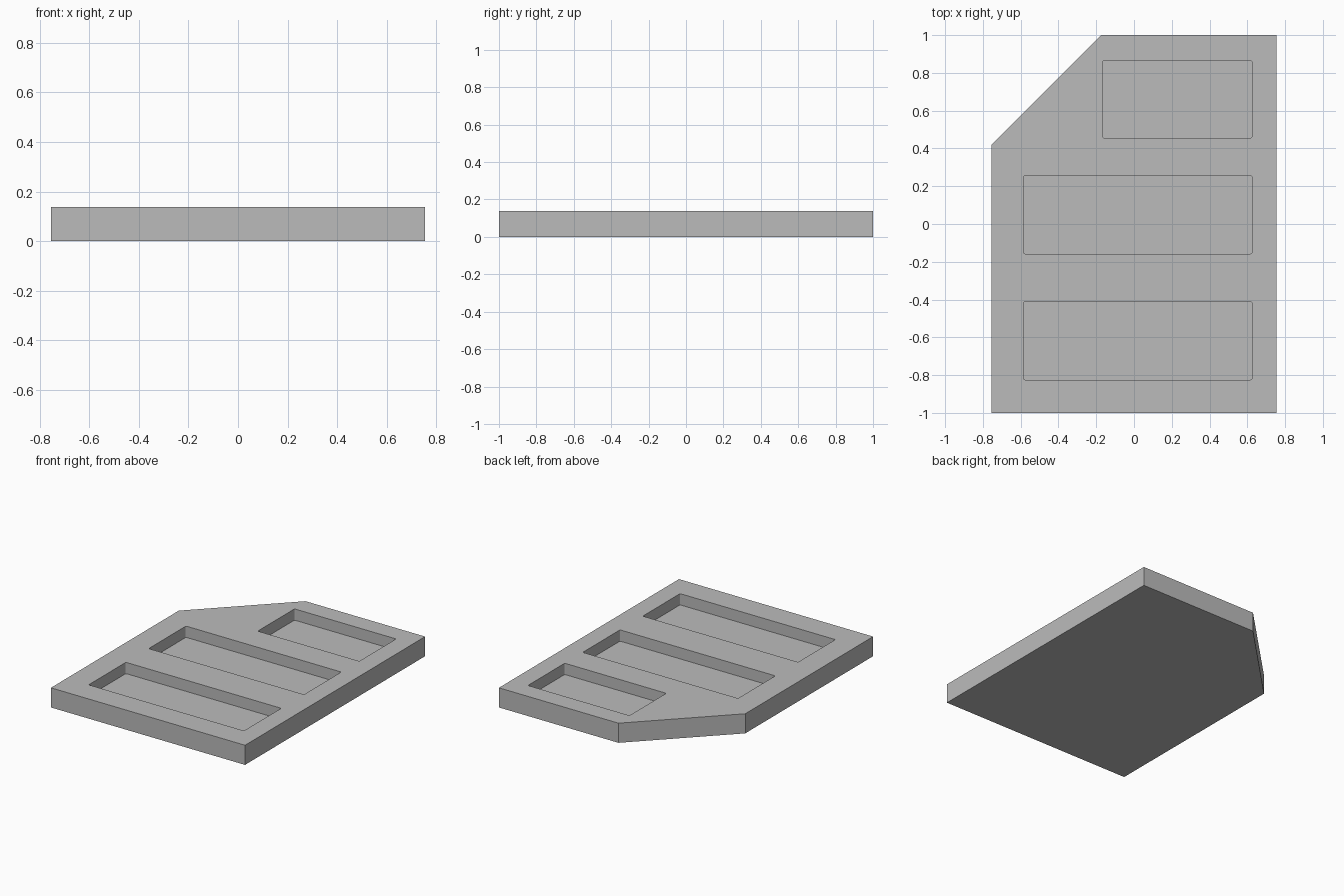
import bpy
import bmesh

cube = bpy.data.objects.get("Cube")
if cube:
    bpy.data.objects.remove(cube, do_unlink=True)

HEIGHT = 0.138
FLOOR = 0.059

grey = bpy.data.materials.new("plain grey")
grey.use_nodes = True
colour = (0.5, 0.5, 0.5, 1)
grey.diffuse_color = colour
grey.node_tree.nodes["Principled BSDF"].inputs["Base Color"].default_value = colour


def prism(name, outline, bottom, top, corner=0):
    """Extrude an outline upwards, optionally rounding its upright edges."""
    bm = bmesh.new()
    face = bm.faces.new([bm.verts.new((x, y, bottom)) for x, y in outline])
    grown = bmesh.ops.extrude_face_region(bm, geom=[face])["geom"]
    bmesh.ops.translate(bm, vec=(0, 0, top - bottom),
                        verts=[v for v in grown if isinstance(v, bmesh.types.BMVert)])
    if corner:
        upright = [e for e in bm.edges
                   if abs(e.verts[0].co.z - e.verts[1].co.z) > 0.01]
        bmesh.ops.bevel(bm, geom=upright, offset=corner, segments=3,
                        profile=0.5, affect='EDGES')
    bmesh.ops.recalc_face_normals(bm, faces=bm.faces[:])
    mesh = bpy.data.meshes.new(name)
    bm.to_mesh(mesh)
    bm.free()
    mesh.materials.append(grey)
    obj = bpy.data.objects.new(name, mesh)
    bpy.context.collection.objects.link(obj)
    return obj


# Slab with one cut-off corner
W, CUT = 0.755, 0.58
slab = prism("tray_slab", [(-W, -1), (W, -1), (W, 1), (CUT - W, 1), (-W, 1 - CUT)],
             0, HEIGHT)

# Three recessed pockets: left edge, front edge, back edge
pockets = {"front": (-0.584, -0.825, -0.411),
           "middle": (-0.584, -0.158, 0.256),
           "back": (-0.166, 0.456, 0.865)}
RIGHT = 0.624
for place, (x, y0, y1) in pockets.items():
    cutter = prism(place + "_pocket_cutter",
                   [(x, y0), (RIGHT, y0), (RIGHT, y1), (x, y1)],
                   FLOOR, HEIGHT + 0.1, corner=0.008)
    cutter.hide_render = True
    cutter.hide_viewport = True
    cutter.display_type = 'WIRE'
    cut = slab.modifiers.new(place + " pocket", 'BOOLEAN')
    cut.operation = 'DIFFERENCE'
    cut.solver = 'EXACT'
    cut.object = cutter
